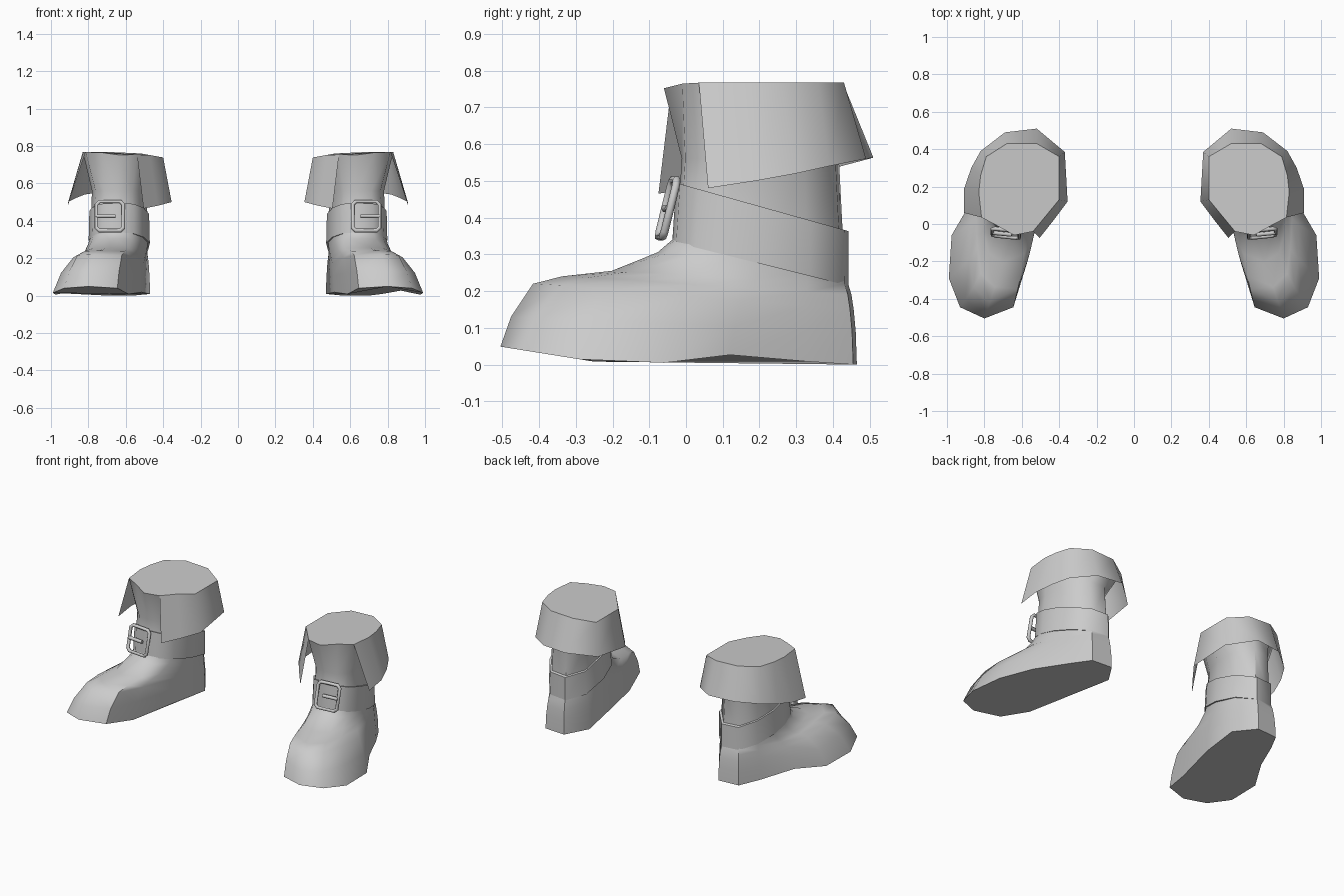
import bpy, bmesh, math

if "Cube" in bpy.data.objects:
    bpy.data.objects.remove(bpy.data.objects["Cube"])

# Outlines run from the toe, round the outer side, heel and inner side
SOLE = [(.80, -.505), (.93, -.445), (.99, -.29), (.975, -.06), (.87, .12), (.77, .33),
        (.70, .455), (.56, .465), (.47, .33), (.515, .05), (.585, -.25), (.645, -.445)]
ANKLE = [(.64, -.025), (.72, -.015), (.77, .035), (.79, .12), (.785, .22), (.75, .33),
         (.68, .42), (.57, .43), (.49, .34), (.48, .18), (.51, .06), (.56, -.01)]
TOP = [(.64, -.06), (.73, -.01), (.815, .035), (.83, .17), (.82, .26), (.79, .36),
       (.68, .43), (.52, .43), (.40, .36), (.40, .13), (.47, .045), (.54, -.04)]
# Lower edge of the folded cuff, from its outer front corner round the back
CUFF_RIM = [(.91, .06, .48), (.908, .19, .50), (.87, .30, .52), (.82, .39, .54), (.69, .49, .56),
            (.52, .51, .563), (.37, .385, .53), (.355, .12, .50), (.43, .02, .48), (.505, -.075, .465)]
# How strongly each point follows the quicker sideways narrowing of the foot
SIDE = [0, .5, 1, 1, 1, 1, .5, .5, .5, .5, .3, .3]
# Foot levels: lengthwise blend, sideways blend, front height, back height
LEVELS = [(.06, .2, .13, .09), (.185, .5, .22, .15), (.35, .7, .24, .19),
          (.63, .85, .255, .22), (.89, .95, .305, .25), (1, 1, .35, .29)]

grey = bpy.data.materials.new("grey_leather")
grey.diffuse_color = (.6, .6, .6, 1)
grey.use_nodes = True
grey.node_tree.nodes["Principled BSDF"].inputs["Base Color"].default_value = grey.diffuse_color


def lerp(a, b, t):
    return a + (b - a) * t


def loft(name, side, rings, closed=True, caps=False, wrap=False, angle=50):
    bm = bmesh.new()
    rows = [[bm.verts.new((x * side, y, z)) for x, y, z in r] for r in rings]
    n = len(rows[0])
    pairs = list(zip(rows, rows[1:])) + ([(rows[-1], rows[0])] if wrap else [])
    for lo, hi in pairs:
        for i in range(n if closed else n - 1):
            j = (i + 1) % n
            bm.faces.new((lo[i], lo[j], hi[j], hi[i]))
    if caps:
        bm.faces.new(rows[0][::-1])
        bm.faces.new(rows[-1])
    if closed:
        bmesh.ops.recalc_face_normals(bm, faces=bm.faces)
    elif side < 0:
        bmesh.ops.reverse_faces(bm, faces=bm.faces)
    me = bpy.data.meshes.new(name)
    bm.to_mesh(me)
    bm.free()
    me.materials.append(grey)
    ob = bpy.data.objects.new(name, me)
    bpy.context.collection.objects.link(ob)
    bpy.ops.object.select_all(action='DESELECT')
    ob.select_set(True)
    bpy.context.view_layer.objects.active = ob
    bpy.ops.object.shade_smooth_by_angle(angle=math.radians(angle))


def scaled(outline, k, shift=0):
    return [(.635 + (x - .635) * k, .20 + (y - .20) * k + shift) for x, y in outline]


def sole_z(y):
    # raised toe and raised arch
    return max(0, (-y - .2) * .16) + .03 * max(0, 1 - abs(y - .15) / .25)


def top_z(x, y):
    return .767 - max(0, .56 - x) * .18 - .25 * max(0, -y)


def foot_ring(t, s, front, back):
    ring = []
    for (sx, sy), (ax, ay), w in zip(SOLE, ANKLE, SIDE):
        ring.append((lerp(sx, ax, lerp(t, s, w)), lerp(sy, ay, lerp(t, s, .4 * w)),
                     lerp(front, back, (sy + .505) / .97)))
    return ring


def belt_ring(k, shift, z0, slope):
    return [(x, y, z0 - slope * y) for x, y in scaled(ANKLE, k, shift)]


def buckle(side):
    cu = bpy.data.curves.new("buckle", 'CURVE')
    cu.dimensions = '3D'
    cu.bevel_depth = .011
    cu.bevel_resolution = 1
    cu.use_fill_caps = True
    a, b, c = .072, .08, .016
    frame = [(a - c, b), (a, b - c), (a, c - b), (a - c, -b),
             (c - a, -b), (-a, c - b), (-a, b - c), (c - a, b)]
    tongue = [(a, 0), (.02, 0), (-.03, 0)]
    for pts, cyclic, lift in ((frame, True, 0), (tongue, False, .004)):
        sp = cu.splines.new('POLY')
        sp.points.add(len(pts) - 1)
        sp.use_cyclic_u = cyclic
        for p, (u, v) in zip(sp.points, pts):
            p.co = (side * (.685 + u), -.05 - lift + .1 * u + .24 * v, .425 + .97 * v, 1)
    cu.materials.append(grey)
    bpy.context.collection.objects.link(bpy.data.objects.new("buckle", cu))


for side in (1, -1):
    # Boot body: sole, foot, shaft and closed top
    rings = [[(x, y, sole_z(y)) for x, y in SOLE]]
    rings += [foot_ring(*lv) for lv in LEVELS]
    rings.append([(x, y, .56) for x, y in scaled(ANKLE, .94)])
    top = [(x, y, top_z(x, y)) for x, y in TOP]
    rings.append(top)
    loft("boot", side, rings, caps=True)
    # Folded cuff, open at the front
    loft("cuff", side, [CUFF_RIM, top[2:]], closed=False)
    # Belt, sloping down to the heel
    loft("belt", side, [belt_ring(.92, 0, .325, .25), belt_ring(1.055, 0, .325, .25),
                        belt_ring(1.03, .005, .487, .28), belt_ring(.92, .005, .487, .28)],
         wrap=True)
    buckle(side)
